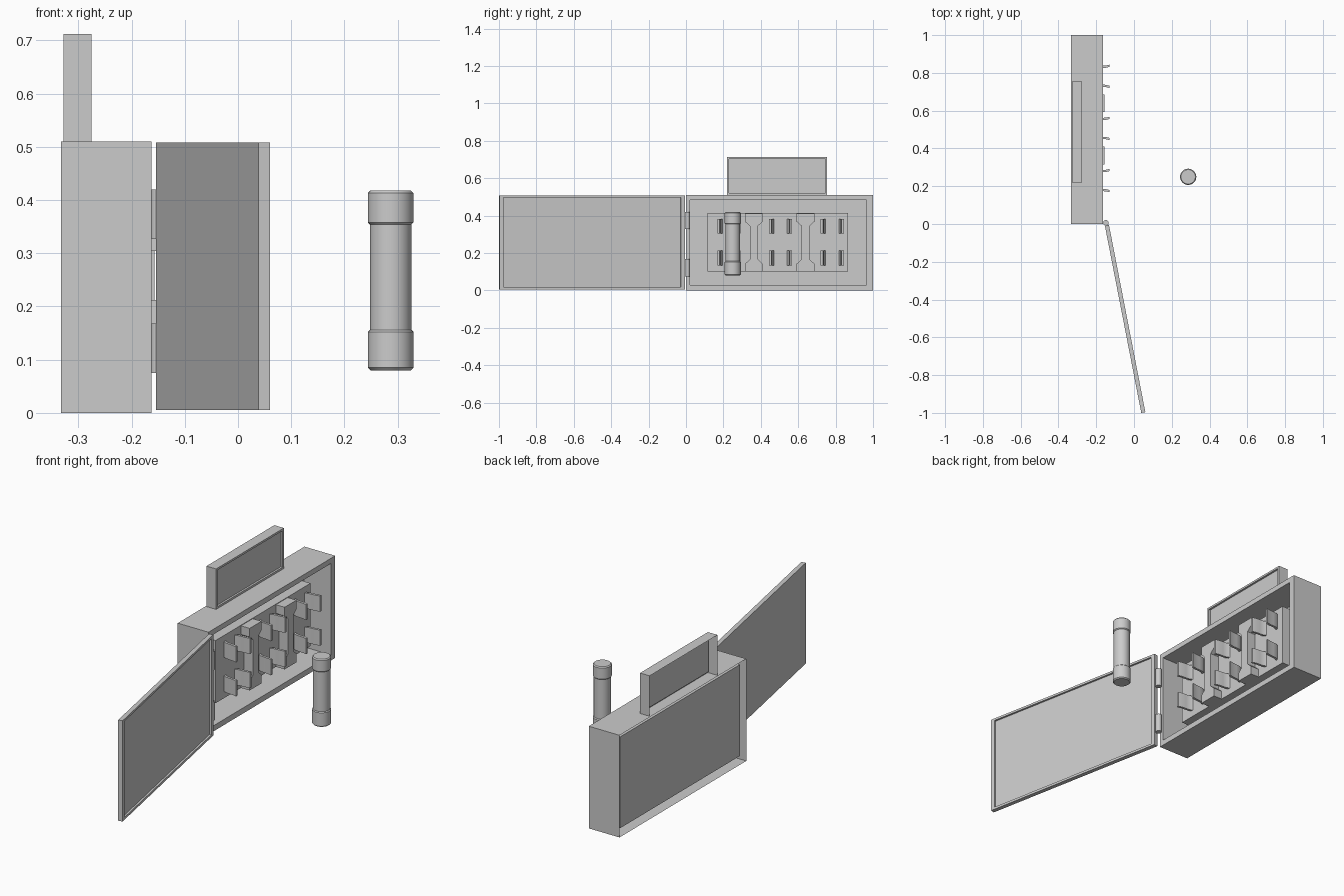
import bpy, bmesh, math
from mathutils import Matrix, Vector

if "Cube" in bpy.data.objects:
    bpy.data.objects.remove(bpy.data.objects["Cube"])


def finish(name, bm, smooth=False):
    bmesh.ops.recalc_face_normals(bm, faces=bm.faces)
    me = bpy.data.meshes.new(name)
    bm.to_mesh(me)
    bm.free()
    ob = bpy.data.objects.new(name, me)
    bpy.context.collection.objects.link(ob)
    if smooth:
        bpy.ops.object.select_all(action='DESELECT')
        bpy.context.view_layer.objects.active = ob
        ob.select_set(True)
        bpy.ops.object.shade_smooth_by_angle(angle=math.radians(35))
    return ob


def tray(name, rect, inner, x_back, x_front, x_panel, close_back=False):
    """Sheet tray facing +x: outer wall, front rim, inner wall, recessed panel."""
    bm = bmesh.new()

    def ring(x, r):
        y0, y1, z0, z1 = r
        return [bm.verts.new((x, y, z)) for y, z in
                ((y0, z0), (y1, z0), (y1, z1), (y0, z1))]
    rings = [ring(x_back, rect), ring(x_front, rect),
             ring(x_front, inner), ring(x_panel, inner)]
    for a, b in zip(rings, rings[1:]):
        for i in range(4):
            j = (i + 1) % 4
            bm.faces.new((a[i], a[j], b[j], b[i]))
    bm.faces.new(rings[-1])
    if close_back:
        bm.faces.new(rings[0][::-1])
    return finish(name, bm)


def prism(name, pts, vec, smooth=False):
    """Extrude a closed outline along a vector."""
    bm = bmesh.new()
    f = bm.faces.new([bm.verts.new(p) for p in pts])
    r = bmesh.ops.extrude_face_region(bm, geom=[f])
    bmesh.ops.translate(bm, vec=Vector(vec),
                        verts=[v for v in r['geom'] if isinstance(v, bmesh.types.BMVert)])
    return finish(name, bm, smooth)


def lathe(name, prof, x, y, n=32):
    """Turn an (r, z) profile about a vertical axis, with flat ends."""
    bm = bmesh.new()
    rings = [[bm.verts.new((x + r * math.cos(2 * math.pi * i / n),
                            y + r * math.sin(2 * math.pi * i / n), z))
              for i in range(n)] for r, z in prof]
    for a, b in zip(rings, rings[1:]):
        for i in range(n):
            j = (i + 1) % n
            bm.faces.new((a[i], a[j], b[j], b[i]))
    bm.faces.new(rings[0][::-1])
    bm.faces.new(rings[-1])
    return finish(name, bm, True)


# cabinet and sign plate
tray("cabinet", (0, 1, 0, 0.51), (0.022, 0.966, 0.028, 0.484), -0.333, -0.163, -0.313)
tray("top_sign", (0.22, 0.755, 0.51, 0.712), (0.23, 0.745, 0.52, 0.702),
     -0.328, -0.275, -0.285)

# door, swung wide open
door = tray("door", (-1.029, -0.02, 0.005, 0.508), (-1.009, -0.042, 0.017, 0.497),
            -0.011, 0.011, 0.001, True)
door.data.transform(Matrix.Translation((-0.147, 0.012, 0))
                    @ Matrix.Rotation(math.radians(11), 4, 'Z'))

# hinges
for k, (z0, z1) in enumerate(((0.075, 0.168), (0.327, 0.42))):
    lathe(f"hinge_{k}", [(0.015, z0), (0.015, z1)], -0.149, 0.006, 16)

# fuse holder base
BX = -0.205
prism("holder_base", [(-0.313, 0.115, 0.1), (-0.313, 0.865, 0.1),
                      (-0.313, 0.865, 0.413), (-0.313, 0.115, 0.413)],
      (BX + 0.313, 0, 0))

# dividers with narrow waist
half = [(0.047, 0.1), (0.047, 0.143), (0.022, 0.165),
        (0.022, 0.345), (0.047, 0.367), (0.047, 0.41)]
for k, yc in enumerate((0.363, 0.639)):
    outline = half + [(-a, z) for a, z in reversed(half)]
    prism(f"divider_{k}", [(BX, yc + a, z) for a, z in outline], (-0.157 - BX, 0, 0))

# spring clips: curved prongs rising from the base
prong = [(BX, 0.047), (-0.19, 0.054), (-0.17, 0.056), (-0.15, 0.057), (-0.129, 0.062)]
for i, yc in enumerate((0.23, 0.506, 0.782)):
    for j, z in enumerate((0.134, 0.304)):
        for s in (-1, 1):
            outer = [(x, yc + s * a, z) for x, a in prong]
            inside = [(x, yc + s * (a - 0.012), z) for x, a in reversed(prong)]
            prism(f"clip_{i}_{j}_{'left' if s < 0 else 'right'}",
                  outer + inside, (0, 0, 0.078), True)

# loose fuse: body and bevelled end caps
lathe("fuse_body", [(0.039, 0.15), (0.039, 0.36)], 0.287, 0.25)
for nm, z0, z1 in (("bottom", 0.08, 0.157), ("top", 0.353, 0.418)):
    lathe(f"fuse_cap_{nm}", [(0.038, z0), (0.043, z0 + 0.005),
                             (0.043, z1 - 0.005), (0.038, z1)], 0.287, 0.25)
